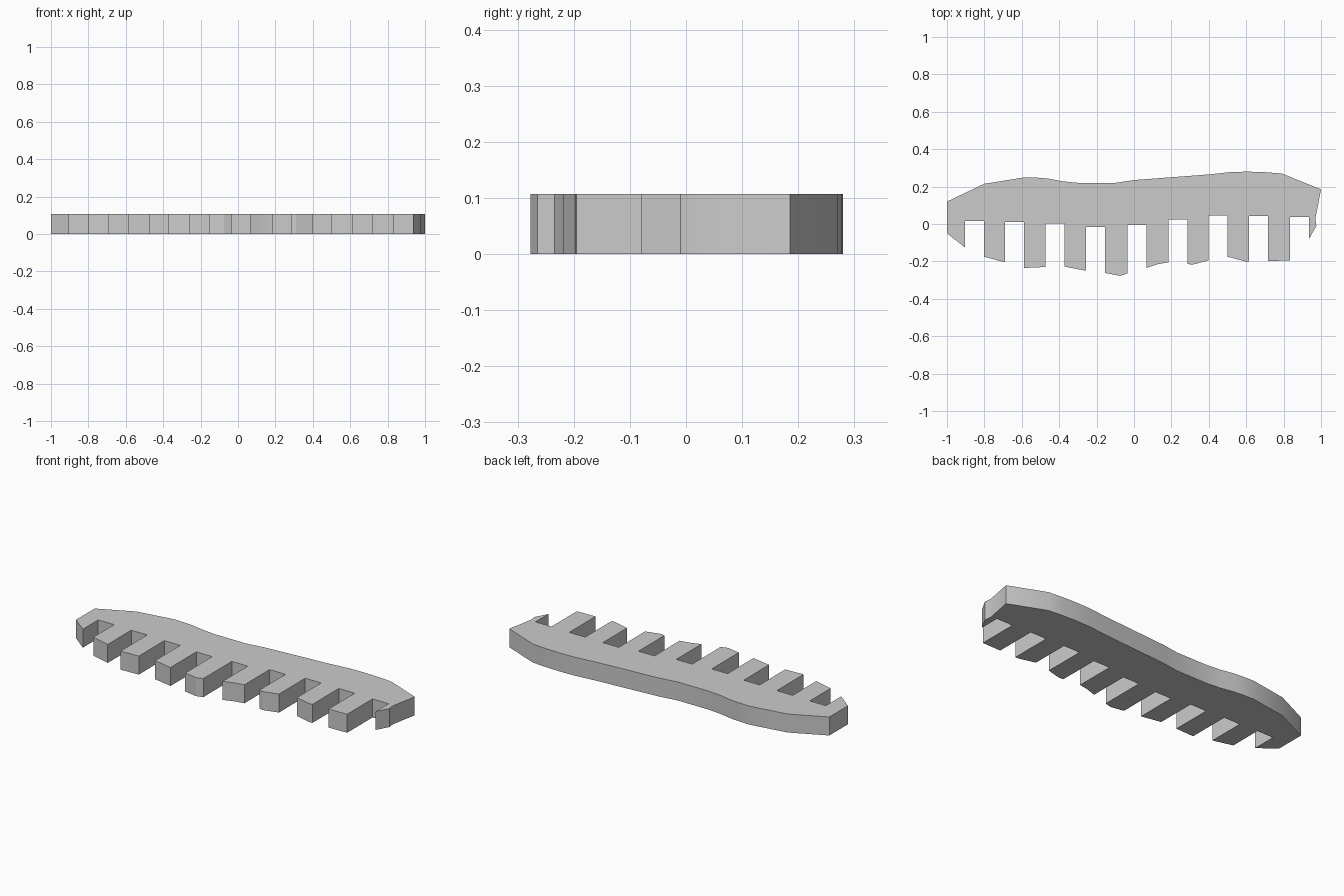
import bpy
import bmesh
import math

cube = bpy.data.objects.get("Cube")
if cube:
    bpy.data.objects.remove(cube, do_unlink=True)

THICKNESS = 0.107
SLOT_WIDTH = 0.102

# Gently waved back edge, from the right end to the left end
back_edge = [(1, 0.185), (0.79, 0.27), (0.7, 0.277), (0.61, 0.28), (0.52, 0.278),
             (0.4, 0.265), (0, 0.235), (-0.1, 0.22), (-0.3, 0.22), (-0.38, 0.228),
             (-0.46, 0.243), (-0.52, 0.248), (-0.58, 0.25), (-0.8, 0.215), (-1, 0.12)]

# Slots between the teeth: centre x, root y, tip y on either side
slots = [(-0.853, 0.015, -0.125, -0.175),
         (-0.638, 0.01, -0.205, -0.235),
         (-0.422, 0.003, -0.23, -0.228),
         (-0.205, -0.015, -0.25, -0.262),
         (0.015, -0.005, -0.265, -0.235),
         (0.235, 0.025, -0.205, -0.213),
         (0.449, 0.045, -0.195, -0.175),
         (0.666, 0.042, -0.2, -0.198),
         (0.885, 0.037, -0.195, -0.08)]

# Extra corner on the worn tip that follows a slot, by slot index
tip_corners = {3: (-0.075, -0.277), 4: (0.13, -0.214), 5: (0.31, -0.218), 6: (0.595, -0.2)}


def slot_outline(centre, root, tip_before, tip_after):
    """Four corners of one square-ended slot."""
    start, end = centre - SLOT_WIDTH / 2, centre + SLOT_WIDTH / 2
    return [(start, tip_before), (start, root), (end, root), (end, tip_after)]


def grey_material():
    mat = bpy.data.materials.new("plain grey")
    mat.use_nodes = True
    colour = (0.6, 0.6, 0.6, 1)
    mat.diffuse_color = colour
    mat.node_tree.nodes["Principled BSDF"].inputs["Base Color"].default_value = colour
    return mat


# Toothed front edge from the left end to the right end
outline = back_edge + [(-1, -0.05)]
for index, slot in enumerate(slots):
    outline += slot_outline(*slot)
    if index in tip_corners:
        outline.append(tip_corners[index])
outline += [(0.975, -0.01), (0.97, 0.03)]

# Extrude the outline into a flat plate
bm = bmesh.new()
base = bm.faces.new([bm.verts.new((x, y, 0)) for x, y in outline])
extruded = bmesh.ops.extrude_face_region(bm, geom=[base], use_keep_orig=True)
top_verts = [g for g in extruded["geom"] if isinstance(g, bmesh.types.BMVert)]
bmesh.ops.translate(bm, verts=top_verts, vec=(0, 0, THICKNESS))
bmesh.ops.recalc_face_normals(bm, faces=bm.faces[:])
mesh = bpy.data.meshes.new("toothed_plate")
bm.to_mesh(mesh)
bm.free()

plate = bpy.data.objects.new("toothed_plate", mesh)
bpy.context.collection.objects.link(plate)
mesh.materials.append(grey_material())

# Smooth the waved edge and keep the corners sharp
bpy.ops.object.select_all(action="DESELECT")
plate.select_set(True)
bpy.context.view_layer.objects.active = plate
bpy.ops.object.shade_smooth_by_angle(angle=math.radians(20))
